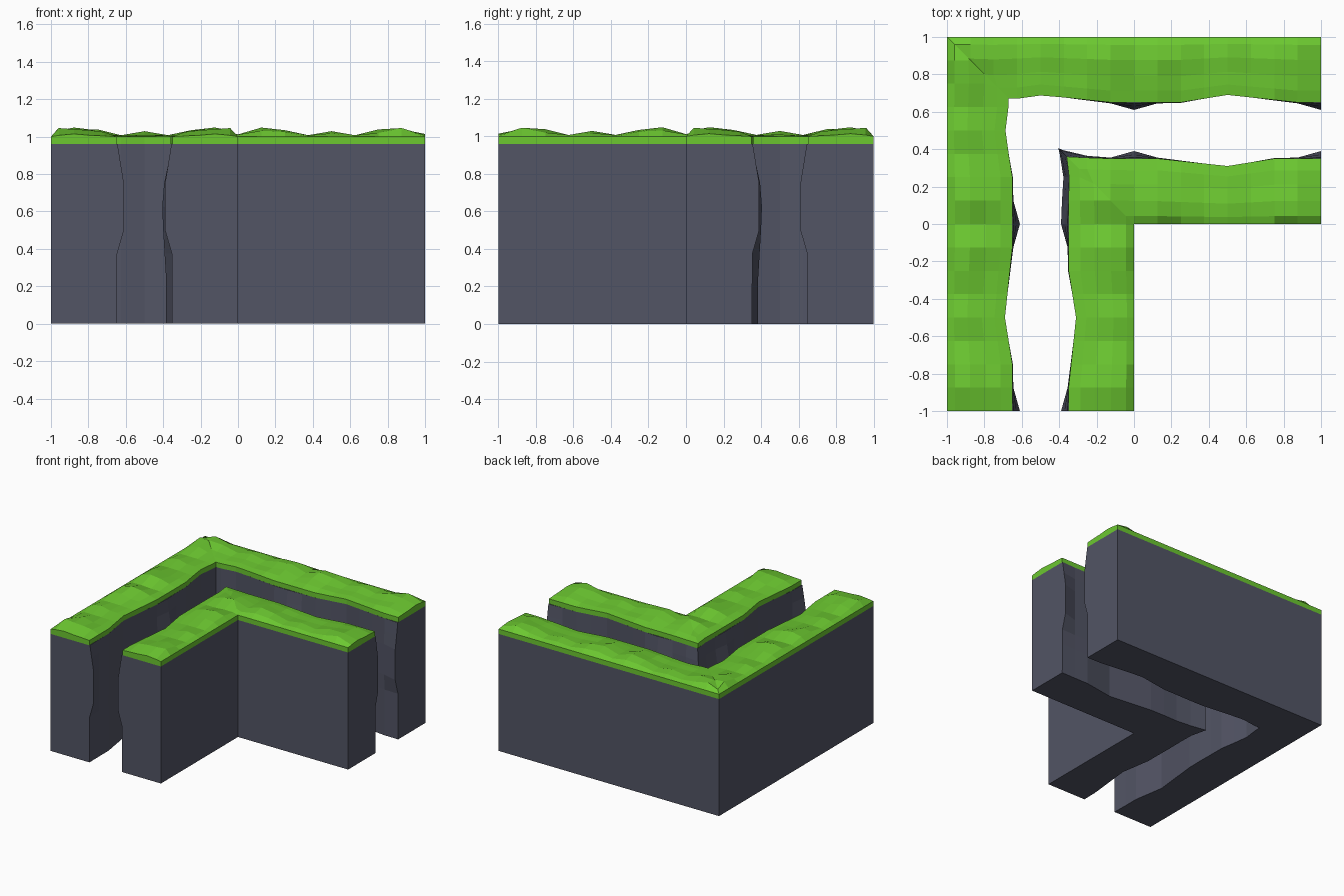
import bpy, bmesh, math

if "Cube" in bpy.data.objects:
    bpy.data.objects.remove(bpy.data.objects["Cube"])


def material(name, color):
    m = bpy.data.materials.new(name)
    m.diffuse_color = color
    m.use_nodes = True
    m.node_tree.nodes["Principled BSDF"].inputs["Base Color"].default_value = m.diffuse_color
    return m


ROCK = material("dark_rock", (0.085, 0.09, 0.13, 1))
GRASS = material("grass_green", (0.15, 0.58, 0.03, 1))


def lerp(pts, v):
    """Piecewise linear lookup in a short list of (key, value)."""
    for (a, p), (b, q) in zip(pts, pts[1:]):
        if v <= b:
            return p + (q - p) * max(0, (v - a) / (b - a))
    return pts[-1][1]


# Repeating waves along the wall (one cycle per unit)
EDGE = [(0, 0), (.25, 0), (.5, -.04), (.875, 0), (1, 0)]
BULGE = [(0, .04), (.125, .005), (.375, 0), (.625, 0), (.875, .005), (1, .04)]
RIDGE = [(0, .015), (.125, .065), (.375, .012), (.5, .03), (.625, .012), (.875, .065), (1, .015)]
# Rock swell against height, and grass crown across the wall
SWELL = [(0, .05), (.375, .1), (.5, 1), (.75, 1), (.96, .15), (1, 0)]
CORNER = [(0, .035), (.25, .035), (.5, .05), (.625, .055), (.75, .045), (.96, 0), (1, 0)]
CROWN = [(0, 0), (.12, .75), (.35, 1), (.6, .6), (.82, .4), (1, 0)]

ROCK_SECTION = [(0, 0), (0, .96), (1, .96), (1, .86), (1, .75), (1, .625),
                (1, .5), (1, .375), (1, .25), (1, 0)]
GRASS_SECTION = [(0, .96)] + [(t, 1) for t, _ in CROWN] + [(1, .96)]


def wall(name, section, outer, mat):
    """L-shaped strip: two mitred legs, straight on one side, craggy on the gap side."""
    xs, xg, sign = (-1, -.65, 1) if outer else (0, -.35, -1)
    grass = mat is GRASS
    bm = bmesh.new()
    for flip in (False, True):
        phase = (1 if outer else -1) * (-1 if flip else 1)
        rows = []
        for i in range(17):
            gy = -1 + i * .125
            row = []
            for t, z in section:
                # corner position on the mitre line y = -x
                co = -.02 if outer else (.01 if grass else lerp(CORNER, z))
                xc = xs + t * (xg + sign * co - xs)
                y = min(gy, -xc)
                f = (phase * y) % 1.0
                o = lerp(EDGE, f)
                if not grass:
                    o += lerp(BULGE, f) * lerp(SWELL, z)
                    if not outer and not flip and y > 0:
                        o += .03 * max(0, 1 - abs(z - .625) * 4)
                w = min(1, max(0, (-xc - y) / .2))
                x = xs + t * (xg + sign * (w * o + (1 - w) * co) - xs)
                h = z
                if grass and z == 1:
                    a = abs(y)
                    h += lerp(CROWN, t) * lerp(RIDGE, a % 1.0) * (
                        .8 + .2 * math.sin(a * 23 + t * 9))
                p = (-y, -x, h) if flip else (x, y, h)
                row.append(bm.verts.new(p))
            rows.append(row)
        n = len(section)
        for a, b in zip(rows, rows[1:]):
            for k in range(n):
                m = (k + 1) % n
                bm.faces.new((a[k], a[m], b[m], b[k]))
        bm.faces.new(rows[0])
    # weld the mitre and drop collapsed faces
    bmesh.ops.remove_doubles(bm, verts=bm.verts, dist=1e-4)
    bmesh.ops.dissolve_degenerate(bm, edges=bm.edges, dist=1e-5)
    bmesh.ops.recalc_face_normals(bm, faces=bm.faces)
    me = bpy.data.meshes.new(name)
    bm.to_mesh(me)
    bm.free()
    me.materials.append(mat)
    ob = bpy.data.objects.new(name, me)
    bpy.context.collection.objects.link(ob)


# Rock cliffs and their grass caps
for label, outer in (("outer", True), ("inner", False)):
    wall(label + "_rock_wall", ROCK_SECTION, outer, ROCK)
    wall(label + "_grass_top", GRASS_SECTION, outer, GRASS)
